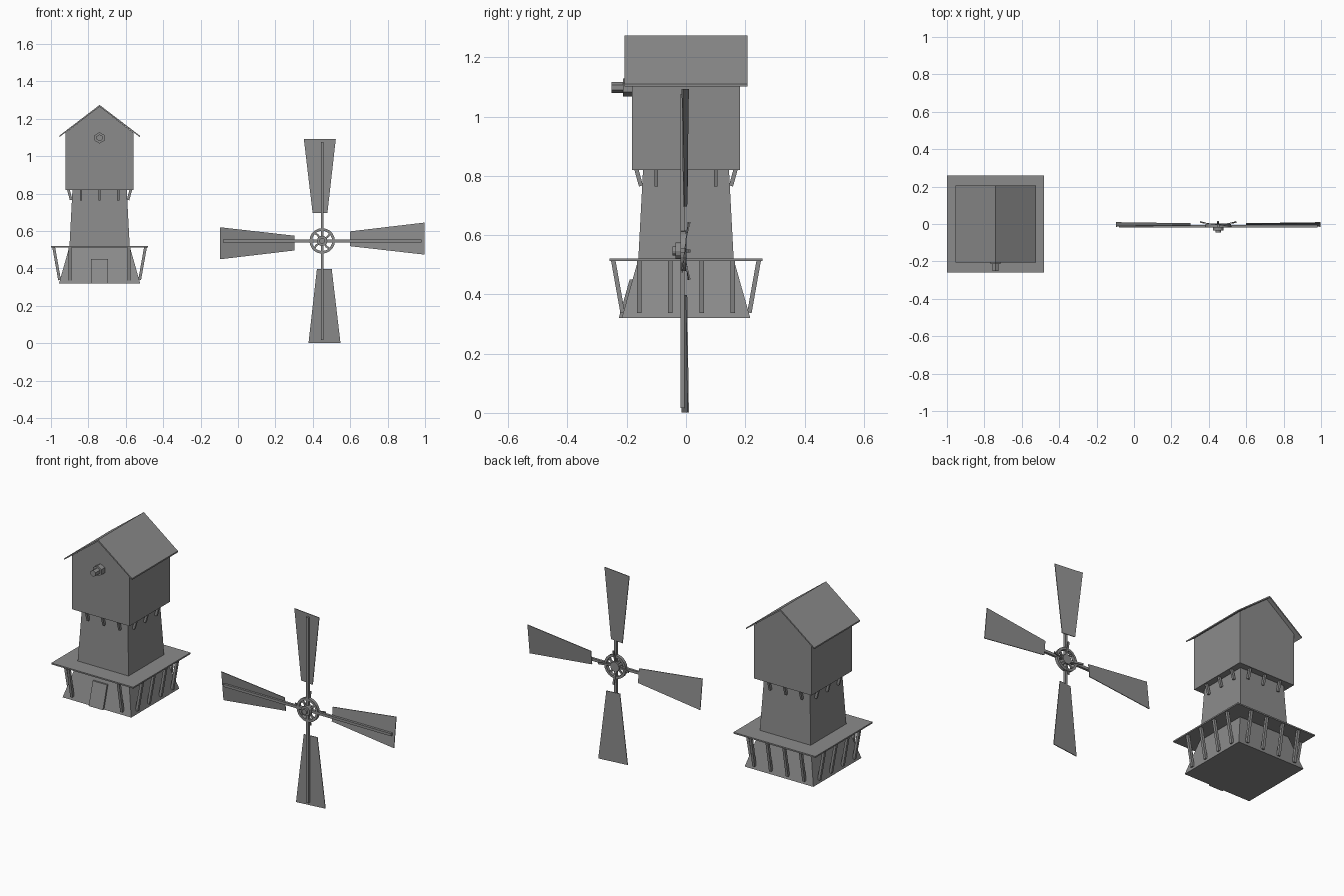
import bpy, bmesh, math
from mathutils import Matrix, Vector

cube = bpy.data.objects.get("Cube")
if cube:
    bpy.data.objects.remove(cube)

grey = bpy.data.materials.new("mid_grey")
grey.use_nodes = True
COLOUR = (0.26, 0.26, 0.26, 1)
grey.diffuse_color = COLOUR
grey.node_tree.nodes["Principled BSDF"].inputs["Base Color"].default_value = COLOUR

TOWER = Vector((-0.74, 0, 0))
SAILS = Vector((0.45, 0, 0.547))


def finish(name, bm, origin, matrix=Matrix()):
    bmesh.ops.transform(bm, matrix=Matrix.Translation(origin) @ matrix, verts=bm.verts)
    bmesh.ops.recalc_face_normals(bm, faces=bm.faces)
    mesh = bpy.data.meshes.new(name)
    bm.to_mesh(mesh)
    bm.free()
    mesh.materials.append(grey)
    obj = bpy.data.objects.new(name, mesh)
    bpy.context.collection.objects.link(obj)
    return obj


def stack(name, levels, origin):
    """Closed square tower through (half width, height) levels."""
    bm = bmesh.new()
    rings = [[bm.verts.new((sx * h, sy * h, z))
              for sx, sy in ((-1, -1), (1, -1), (1, 1), (-1, 1))] for h, z in levels]
    for low, high in zip(rings, rings[1:]):
        for i in range(4):
            j = (i + 1) % 4
            bm.faces.new((low[i], low[j], high[j], high[i]))
    bm.faces.new(rings[0])
    bm.faces.new(rings[-1])
    return finish(name, bm, origin)


def prism(name, outline, y0, y1, origin, matrix=Matrix(), shear=0, slope=0):
    """XZ outline extruded along y; shear and slope push y back with x and z."""
    bm = bmesh.new()
    front, back = ([bm.verts.new((x, y + shear * x + slope * z, z)) for x, z in outline]
                   for y in (y0, y1))
    bm.faces.new(front)
    bm.faces.new(back)
    for i in range(len(outline)):
        j = (i + 1) % len(outline)
        bm.faces.new((front[i], front[j], back[j], back[i]))
    return finish(name, bm, origin, matrix)


def beam(name, start, end, width, depth, origin, matrix=Matrix()):
    """Rectangular bar between two points."""
    start, end = Vector(start), Vector(end)
    line = end - start
    bm = bmesh.new()
    bmesh.ops.create_cube(bm, size=1)
    place = (Matrix.Translation((start + end) / 2)
             @ line.to_track_quat('Z', 'Y').to_matrix().to_4x4()
             @ Matrix.Diagonal((width, depth, line.length, 1)))
    bmesh.ops.transform(bm, matrix=place, verts=bm.verts)
    return finish(name, bm, origin, matrix)


def polygon(radius, sides):
    return [(radius * math.sin(math.tau * i / sides), radius * math.cos(math.tau * i / sides))
            for i in range(sides)]


# Tower body and balcony
stack("tower_body", [(0.217, 0.32), (0.161, 0.518), (0.145, 0.822)], TOWER)
stack("balcony_deck", [(0.259, 0.513), (0.259, 0.521)], TOWER)

# Door lying on the sloping front wall
WALL_SLOPE = (0.217 - 0.161) / 0.198
door_base = TOWER + Vector((0, -0.217, 0.32))
prism("door", [(-0.045, 0), (0.045, 0), (0.045, 0.13), (-0.045, 0.13)],
      -0.01, 0.005, door_base, slope=WALL_SLOPE)

# Cap house, roof and shaft
prism("cap_house", [(-0.182, 0.82), (0.182, 0.82), (0.182, 1.125), (0, 1.265), (-0.182, 1.125)],
      -0.183, 0.183, TOWER)
prism("roof", [(-0.215, 1.102), (0, 1.264), (0.215, 1.102), (0.215, 1.11), (0, 1.274),
               (-0.215, 1.11)], -0.207, 0.207, TOWER)
SHAFT = TOWER + Vector((0, 0, 1.098))
prism("shaft_collar", polygon(0.03, 6), -0.213, -0.17, SHAFT)
prism("shaft_end", polygon(0.018, 6), -0.252, -0.2, SHAFT)

# Balcony struts and cap brackets on all four sides
for side in range(4):
    turn = Matrix.Rotation(side * math.pi / 2, 4, 'Z')
    offsets = (-0.158, 0.158) if side == 0 else (-0.158, -0.053, 0.053, 0.158)
    for x in offsets:
        beam("balcony_strut", (x, -0.246, 0.517), (x, -0.214, 0.338), 0.015, 0.015, TOWER, turn)
    for x in (-0.1, 0, 0.1):
        beam("cap_bracket", (x, -0.168, 0.824), (x, -0.152, 0.766), 0.012, 0.014, TOWER, turn)

# Sails: four spars with pitched, lopsided blades
for i in range(4):
    turn = Matrix.Rotation(i * math.pi / 2, 4, 'Y')
    beam("sail_spar", (0, -0.012, 0), (0, -0.012, 0.53), 0.015, 0.014, SAILS, turn)
    prism("sail_blade", [(-0.051, 0.149), (0.028, 0.149), (0.073, 0.546), (-0.098, 0.546)],
          -0.006, -0.002, SAILS, turn, shear=-0.12)
    beam("spar_brace", (0, -0.005, 0.03), (0, 0.013, 0.097), 0.01, 0.005, SAILS, turn)
    # Curved wheel spokes between the spars
    diagonal = Matrix.Rotation((i + 0.5) * math.pi / 2, 4, 'Y')
    beam("wheel_spoke_inner", (0, -0.01, 0.015), (0.006, -0.01, 0.04), 0.008, 0.01, SAILS, diagonal)
    beam("wheel_spoke_outer", (0.006, -0.01, 0.038), (0, -0.01, 0.06), 0.008, 0.01, SAILS, diagonal)

# Wheel rim
bm = bmesh.new()
SIDES = 20
loops = [[bm.verts.new((x, y, z)) for x, z in polygon(r, SIDES)]
         for r, y in ((0.068, -0.018), (0.068, 0), (0.054, 0), (0.054, -0.018))]
for k in range(4):
    a, b = loops[k], loops[(k + 1) % 4]
    for i in range(SIDES):
        j = (i + 1) % SIDES
        bm.faces.new((a[i], a[j], b[j], b[i]))
finish("wheel_rim", bm, SAILS)

# Hub
prism("hub", polygon(0.028, 12), -0.035, 0.002, SAILS)
prism("hub_cap", polygon(0.015, 12), -0.046, -0.03, SAILS)
